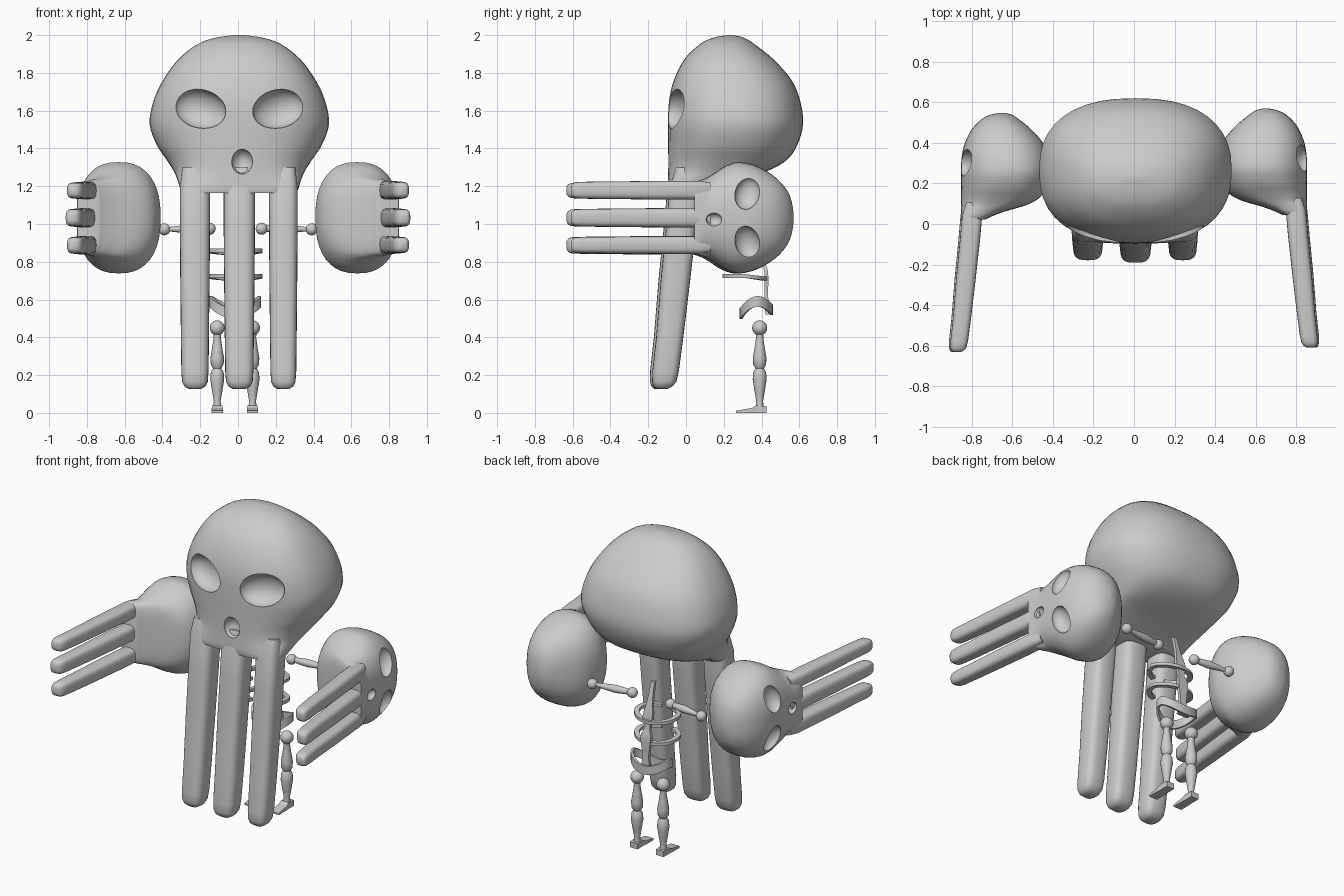
import bpy, bmesh, math
from mathutils import Vector, Matrix

if "Cube" in bpy.data.objects:
    bpy.data.objects.remove(bpy.data.objects["Cube"])

grey = bpy.data.materials.new("bone grey")
grey.diffuse_color = (0.6, 0.6, 0.6, 1)
grey.use_nodes = True
grey.node_tree.nodes["Principled BSDF"].inputs["Base Color"].default_value = grey.diffuse_color


def make(name, mesh, angle=40):
    ob = bpy.data.objects.new(name, mesh)
    bpy.context.collection.objects.link(ob)
    mesh.materials.clear()
    mesh.materials.append(grey)
    bpy.ops.object.select_all(action='DESELECT')
    ob.select_set(True)
    bpy.context.view_layer.objects.active = ob
    if angle:
        bpy.ops.object.shade_smooth_by_angle(angle=math.radians(angle))
    return ob


def loft(name, rings, closed=False):
    """Skin a list of equal vertex rings; cap the ends unless closed."""
    bm = bmesh.new()
    vr = [[bm.verts.new(p) for p in r] for r in rings]
    n = len(vr[0])
    for k in range(len(vr) if closed else len(vr) - 1):
        a, b = vr[k], vr[(k + 1) % len(vr)]
        for i in range(n):
            j = (i + 1) % n
            bm.faces.new((a[i], a[j], b[j], b[i]))
    if not closed:
        bm.faces.new(vr[0])
        bm.faces.new(vr[-1])
    bmesh.ops.recalc_face_normals(bm, faces=bm.faces)
    me = bpy.data.meshes.new(name)
    bm.to_mesh(me)
    bm.free()
    return me


def oval(cx, cy, rx, ry, z, e, n=40):
    """Superellipse ring in a horizontal plane."""
    out = []
    for i in range(n):
        t = 2 * math.pi * i / n
        c, s = math.cos(t), math.sin(t)
        out.append((cx + rx * math.copysign(abs(c) ** (2 / e), c),
                    cy + ry * math.copysign(abs(s) ** (2 / e), s), z))
    return out


def smooth_rows(rows, sub=4):
    """Catmull-Rom interpolation of profile rows."""
    out = []
    for k in range(len(rows) - 1):
        p0, p1 = rows[max(k - 1, 0)], rows[k]
        p2, p3 = rows[k + 1], rows[min(k + 2, len(rows) - 1)]
        for s in range(sub):
            t = s / sub
            out.append([0.5 * (2 * b + (c - a) * t + (2 * a - 5 * b + 4 * c - d) * t * t
                               + (3 * b - a - 3 * c + d) * t ** 3)
                        for a, b, c, d in zip(p0, p1, p2, p3)])
    return out + [list(rows[-1])]


def lathe(name, profile, p0, p1, n=16):
    """Round limb from p0 to p1; profile rows are (distance 0..1, radius)."""
    p0, p1 = Vector(p0), Vector(p1)
    q = (p1 - p0).to_track_quat('Z', 'Y')
    rings = [[p0.lerp(p1, t) + q @ Vector((r * math.cos(a), r * math.sin(a), 0))
              for a in [2 * math.pi * i / n for i in range(n)]] for t, r in profile]
    return make(name, loft(name, rings))


def ball(name, c, r):
    bm = bmesh.new()
    bmesh.ops.create_uvsphere(bm, u_segments=18, v_segments=12, radius=r,
                              matrix=Matrix.Translation(c))
    me = bpy.data.meshes.new(name)
    bm.to_mesh(me)
    bm.free()
    return make(name, me)


# Skull shell: z, half width, front y, back y, squareness
skull_rows = [
    (1.165, .300, -.092, .10, 3.6), (1.19, .314, -.096, .15, 3.4), (1.23, .326, -.096, .26, 3.0),
    (1.28, .347, -.095, .43, 2.7), (1.34, .385, -.095, .535, 2.5), (1.42, .438, -.095, .59, 2.4),
    (1.53, .475, -.095, .62, 2.4), (1.65, .455, -.09, .605, 2.4), (1.76, .405, -.065, .56, 2.4),
    (1.87, .325, -.01, .465, 2.4), (1.95, .225, .07, .365, 2.3), (1.985, .13, .14, .31, 2.2),
    (2.0, .03, .215, .25, 2.0)]
X0 = .007
shell = make("skull_shell", loft("skull_shell", [
    oval(X0, (f + b) / 2, w, (b - f) / 2, z, e) for z, w, f, b, e in smooth_rows(skull_rows)]))


# Eye and nose hollows cut out of the shell
def cutter(loc, size, rot):
    bm = bmesh.new()
    bmesh.ops.create_uvsphere(bm, u_segments=28, v_segments=18, radius=1)
    me = bpy.data.meshes.new("hollow_cutter")
    m = Matrix.Translation(loc) @ Matrix.Rotation(rot[1], 4, 'Z') @ \
        Matrix.Rotation(rot[0], 4, 'Y') @ Matrix.Diagonal((*size, 1))
    bm.transform(m)
    bm.to_mesh(me)
    bm.free()
    ob = make("hollow_cutter", me)
    ob.hide_render = True
    mod = shell.modifiers.new("hollow", 'BOOLEAN')
    mod.operation, mod.solver, mod.object = 'DIFFERENCE', 'EXACT', ob
    return ob


cutters = [cutter((X0 + s * .207, -.062, 1.61), (.142, .085, .102),
                  (-s * math.radians(13), s * math.radians(17))) for s in (-1, 1)]
cutters.append(cutter((.022, -.10, 1.33), (.056, .06, .066), (0, 0)))
bpy.context.view_layer.update()
skull = bpy.data.meshes.new_from_object(
    shell.evaluated_get(bpy.context.evaluated_depsgraph_get()))
for ob in cutters + [shell]:
    bpy.data.objects.remove(ob)

# Long teeth: z, forward shift, half width factor, half depth
tooth_rows = [(1.30, -.006, .85, .06), (1.2, -.018, 1, .08), (1.0, -.036, 1, .08),
              (.7, -.068, .97, .078), (.4, -.098, .93, .072), (.22, -.120, .9, .07),
              (.165, -.127, .85, .064), (.14, -.133, .7, .05), (.127, -.138, .42, .03)]
teeth = []
for cx, hw, dy in ((-.228, .08, .012), (.007, .083, 0), (.24, .076, .012)):
    teeth.append(loft("tooth", [oval(cx, y + dy, hw * w, d, z, 3.2, 24)
                                for z, y, w, d in tooth_rows]))


# The mask is used three times: head, and a smaller one as each hand
def mask(label, matrix):
    for part, me in [("skull", skull)] + [("tooth_%d" % (i + 1), t) for i, t in enumerate(teeth)]:
        copy = me.copy()
        copy.transform(matrix)
        make(label + "_" + part, copy)


def hand_matrix(s, y_top):
    # face turns outwards, crown to the back, teeth point forward as fingers
    k = .62
    rot = Matrix(((0, -s, 0, 0), (0, 0, 1, 0), (-s, 0, 0, 0), (0, 0, 0, 1)))
    return Matrix.Translation((s * .794, y_top - 2 * .63, 1.033)) @ rot @ \
        Matrix.Diagonal((k, k, .63, 1)) @ Matrix.Translation((-X0, 0, 0))


mask("head", Matrix.Identity(4))
mask("right_hand", hand_matrix(1, .57))
mask("left_hand", hand_matrix(-1, .548))

# Arms with a ball at each end
arm = [(0, .014), (.15, .018), (.4, .024), (.6, .02), (.85, .013), (1, .012)]
for side, xs, xe in (("right", .125, .39), ("left", -.15, -.39)):
    lathe(side + "_arm", arm, (xs, .37, .975), (xe, .40, .972))
    ball(side + "_shoulder", (xs, .37, .975), .032)
    ball(side + "_wrist", (xe, .40, .972), .032)

# Legs: shin, thigh, hip ball and wedge foot
shin = [(0, .022), (.15, .018), (.4, .027), (.7, .037), (.88, .034), (1, .02)]
thigh = [(0, .02), (.12, .034), (.3, .036), (.6, .026), (.85, .019), (1, .022)]
for side, x in (("left", -.11), ("right", .077)):
    lathe(side + "_shin", shin, (x, .39, .03), (x, .39, .24))
    lathe(side + "_thigh", thigh, (x, .39, .232), (x, .39, .43))
    ball(side + "_hip", (x, .39, .45), .04)
    foot = [[(x + dx, y, z) for dx, z in ((-w, 0), (w, 0), (w, h), (-w, h))]
            for y, w, h in ((.265, .03, .012), (.35, .029, .026), (.37, .027, .04), (.425, .027, .036))]
    make(side + "_foot", loft("foot", foot), 0)


# Bands for ribs and pelvis
def band(name, cy, rx, ry, wide, tall, height, gap=0):
    rings, n = [], 32
    for i in range(n + (1 if gap else 0)):
        t = -math.pi / 2 + gap + (2 * math.pi - 2 * gap) * i / n
        c, s = math.cos(t), math.sin(t)
        z = height(c, s)
        rings.append([(-.014 + (rx - u) * c, cy + (ry - u) * s, z + v)
                      for u, v in ((0, -tall), (wide, -tall), (wide, tall), (0, tall))])
    make(name, loft(name, rings, not gap), 35)


for i, z in enumerate((.725, .86)):
    band("rib_%d" % (i + 1), .31, .145, .122, .03, .01, lambda c, s, z=z: z - .015 * max(s, 0), .3)
band("pelvis", .372, .137, .088, .014, .028, lambda c, s: .535 + .055 * c * c + .01 * s)

# Spine
spine = smooth_rows([(.43, .52, .04), (.425, .62, .022), (.425, .74, .036), (.41, .8, .02),
                     (.405, .87, .034), (.38, .97, .018), (.35, 1.08, .012)])
make("spine", loft("spine", [[(-.014 - w, y - .01, z), (-.014 + w, y - .01, z),
                              (-.014 + w, y + .01, z), (-.014 - w, y + .01, z)]
                             for y, z, w in spine]), 35)
